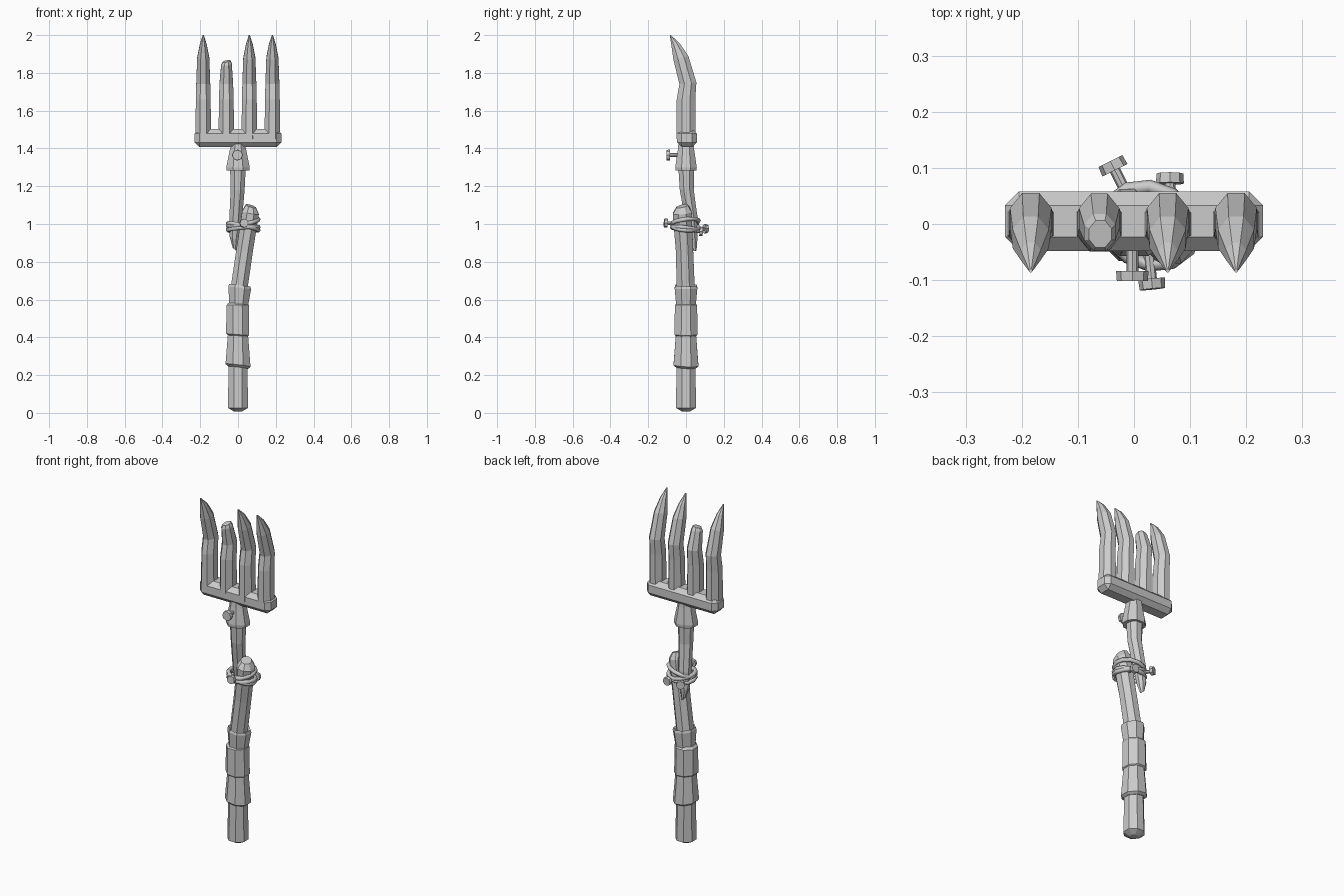
import bpy, bmesh, math
from mathutils import Vector


def finish(name, bm):
    bmesh.ops.recalc_face_normals(bm, faces=bm.faces)
    me = bpy.data.meshes.new(name)
    bm.to_mesh(me)
    bm.free()
    ob = bpy.data.objects.new(name, me)
    bpy.context.collection.objects.link(ob)
    return ob


def loft(name, sections, n=8):
    """Sections: x, y, z, half width, half depth, slope along x, slope along y."""
    bm = bmesh.new()
    k = 1 / math.cos(math.pi / n)
    rings = []
    for x, y, z, rx, ry, sx, sy in sections:
        ring = []
        for i in range(n):
            a = 2 * math.pi * (i + 0.5) / n
            dx, dy = rx * k * math.cos(a), ry * k * math.sin(a)
            ring.append(bm.verts.new((x + dx, y + dy, z + sx * dx + sy * dy)))
        rings.append(ring)
    for a, b in zip(rings, rings[1:]):
        for i in range(n):
            j = (i + 1) % n
            bm.faces.new((a[i], a[j], b[j], b[i]))
    bm.faces.new(rings[0])
    bm.faces.new(rings[-1])
    return finish(name, bm)


def nail(name, head, direction, length, r_head, r_stem):
    """Flat-headed nail; head is the outer centre, direction points outward."""
    bm = bmesh.new()
    for r, d, off in ((r_head, 0.018, 0.009), (r_stem, length, length / 2)):
        bmesh.ops.create_cone(bm, cap_ends=True, segments=8, radius1=r,
                              radius2=r * 0.95, depth=d)
        new = bm.verts[-16:]
        bmesh.ops.translate(bm, verts=new, vec=(0, 0, -off))
    ob = finish(name, bm)
    ob.location = head
    ob.rotation_euler = Vector(direction).to_track_quat('Z', 'Y').to_euler()


# Lower handle with broken, leaning top
loft("lower_handle", [
    (0, 0, 0.008, 0.022, 0.022, 0, 0),
    (0, 0, 0.027, 0.054, 0.054, 0, 0),
    (0, 0, 0.25, 0.049, 0.049, 0, 0),
    (0.0, 0, 0.62, 0.045, 0.048, 0, 0),
    (0.035, -0.008, 0.86, 0.044, 0.046, -0.1, 0),
    (0.066, -0.02, 1.06, 0.044, 0.05, -0.2, 0.1),
    (0.068, -0.02, 1.095, 0.026, 0.03, -0.3, 0.2)])

# Upper handle, splintered end behind the lower one
loft("upper_handle", [
    (-0.018, 0.046, 0.865, 0.01, 0.01, -0.9, 0),
    (-0.02, 0.038, 0.92, 0.024, 0.022, -0.5, 0),
    (-0.012, 0.028, 1.03, 0.034, 0.034, 0, 0),
    (-0.002, 0.004, 1.18, 0.037, 0.037, 0, 0),
    (0, 0, 1.34, 0.043, 0.043, 0, 0)])

# Cloth wraps on the grip
loft("lower_wrap", [
    (0, 0, 0.24, 0.052, 0.052, -0.12, -0.05),
    (0, 0, 0.252, 0.066, 0.066, -0.12, -0.05),
    (0, 0, 0.42, 0.053, 0.053, -0.08, 0)])
loft("middle_wrap", [
    (-0.002, 0, 0.405, 0.05, 0.05, -0.08, 0),
    (-0.002, 0, 0.415, 0.061, 0.061, -0.08, 0),
    (-0.002, 0, 0.57, 0.059, 0.059, 0, 0),
    (-0.002, 0, 0.583, 0.048, 0.048, 0, 0)])
loft("upper_wrap", [
    (0.004, 0, 0.57, 0.05, 0.052, 0, 0),
    (0.009, 0, 0.662, 0.06, 0.06, -0.12, 0),
    (0.009, 0, 0.676, 0.056, 0.056, -0.12, 0),
    (0.009, 0, 0.668, 0.045, 0.045, -0.12, 0)])

# Metal socket
loft("socket", [
    (0, 0, 1.282, 0.045, 0.045, 0, 0),
    (0, 0, 1.282, 0.06, 0.055, 0, 0),
    (0, 0, 1.3, 0.062, 0.057, 0, 0),
    (0, 0, 1.395, 0.043, 0.043, 0, 0),
    (0, 0, 1.43, 0.035, 0.04, 0, 0)])

# Fork crossbar
bm = bmesh.new()
bmesh.ops.create_cube(bm, size=1)
for v in bm.verts:
    v.co = (v.co.x * 0.46, v.co.y * 0.106 + 0.005, v.co.z * 0.096 + 1.455)
bmesh.ops.bevel(bm, geom=bm.edges[:], offset=0.025, segments=1, affect='EDGES')
finish("crossbar", bm)

# Curved tines, one snapped short
for i, x in enumerate((-0.184, 0.06, 0.182)):
    loft(f"tine_{i + 1}", [
        (x, 0, 1.45, 0.042, 0.049, 0, 0),
        (x, 0, 1.66, 0.039, 0.049, 0, 0),
        (x, 0.01, 1.745, 0.037, 0.045, 0, 0.1),
        (x, -0.027, 1.88, 0.032, 0.04, 0, 0.2),
        (x, -0.055, 1.95, 0.018, 0.022, 0, 0.3),
        (x, -0.083, 2.0, 0.003, 0.003, 0, 0)])
loft("broken_tine", [
    (-0.062, 0, 1.45, 0.041, 0.049, 0, 0),
    (-0.062, 0, 1.66, 0.039, 0.049, 0, 0),
    (-0.062, 0.01, 1.745, 0.036, 0.044, 0, 0.1),
    (-0.061, -0.015, 1.845, 0.028, 0.033, 0.1, 0.2),
    (-0.06, -0.018, 1.862, 0.02, 0.024, 0.2, 0.2)])

# Rope binding the two handles
for i, (z, sx, sy) in enumerate(((1.008, 0.2, 0.15), (0.985, -0.22, -0.1),
                                 (0.975, 0.1, -0.1))):
    cu = bpy.data.curves.new(f"rope_{i + 1}", 'CURVE')
    cu.dimensions = '3D'
    cu.bevel_depth = 0.012
    cu.bevel_resolution = 1
    sp = cu.splines.new('POLY')
    sp.points.add(11)
    sp.use_cyclic_u = True
    for k, p in enumerate(sp.points):
        a = 2 * math.pi * k / 12
        dx, dy = 0.08 * math.cos(a), 0.07 * math.sin(a)
        p.co = (0.028 + dx, dy - 0.003 + 0.12 * -dx, z + sx * dx + sy * dy, 1)
    bpy.context.collection.objects.link(bpy.data.objects.new(f"rope_{i + 1}", cu))

# Nails
nail("socket_nail", (-0.003, -0.102, 1.365), (0, -1, 0), 0.07, 0.029, 0.011)
nail("front_nail", (0.033, -0.116, 1.005), (0.1, -1, 0.05), 0.08, 0.024, 0.01)
nail("back_nail_right", (0.064, 0.09, 0.96), (0, 1, -0.1), 0.07, 0.025, 0.01)
nail("back_nail_left", (-0.042, 0.112, 0.975), (-0.45, 0.9, 0), 0.08, 0.025, 0.01)
